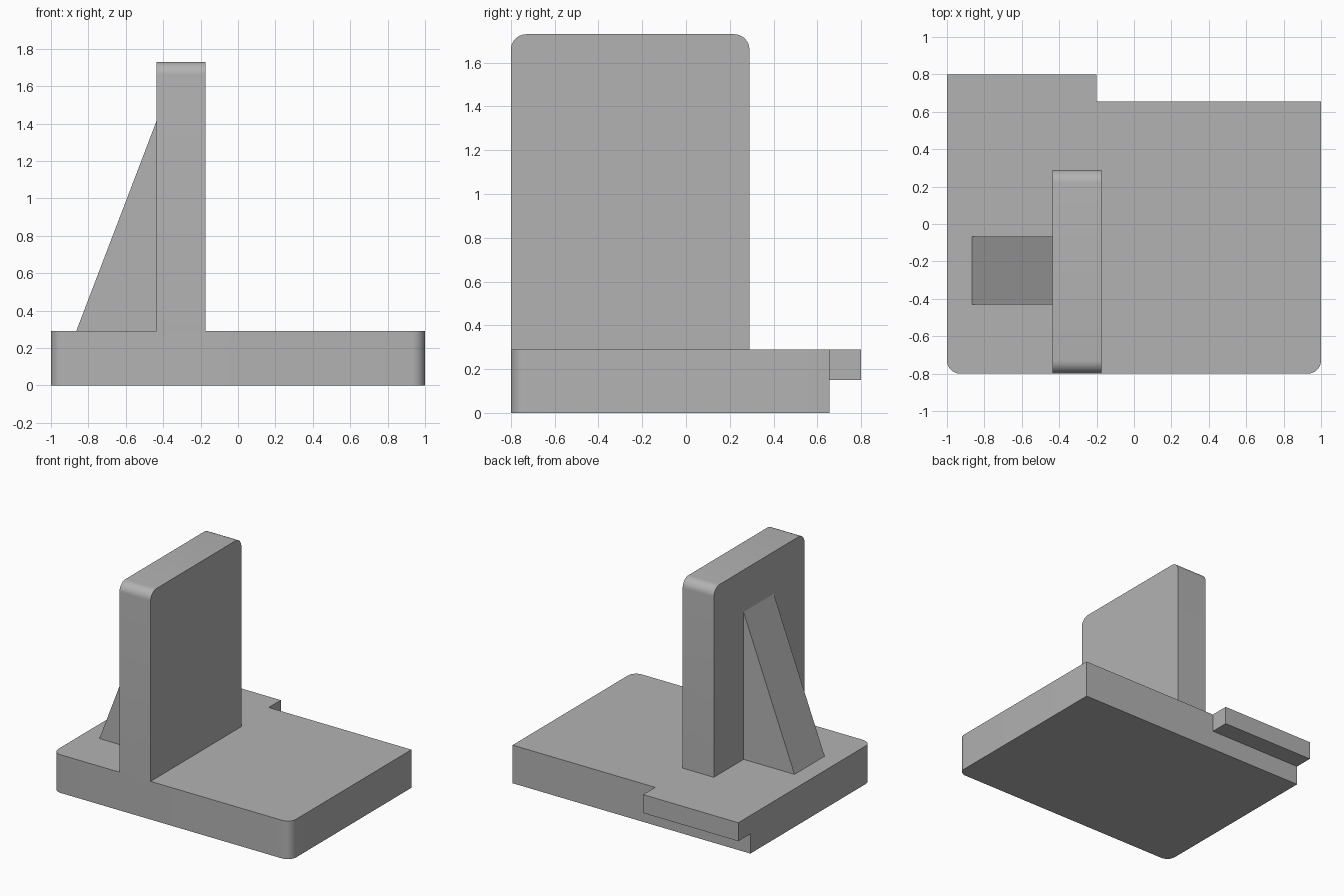
import bpy, bmesh
from mathutils import Vector

cube = bpy.data.objects.get("Cube")
if cube:
    bpy.data.objects.remove(cube, do_unlink=True)

# Single plain grey finish
grey = bpy.data.materials.new("plain grey")
grey.use_nodes = True
colour = (0.45, 0.45, 0.45, 1)
grey.diffuse_color = colour
grey.node_tree.nodes["Principled BSDF"].inputs["Base Color"].default_value = colour


def prism(name, profile, sweep, is_rounded=None, radius=0.07):
    """Extrude a flat profile along sweep; round the swept edges picked by is_rounded."""
    bm = bmesh.new()
    face = bm.faces.new([bm.verts.new(p) for p in profile])
    sweep = Vector(sweep)
    swept = bmesh.ops.extrude_face_region(bm, geom=[face], use_keep_orig=True)
    moved = [v for v in swept["geom"] if isinstance(v, bmesh.types.BMVert)]
    bmesh.ops.translate(bm, verts=moved, vec=sweep)
    bmesh.ops.recalc_face_normals(bm, faces=bm.faces)
    if is_rounded:
        edges = []
        for e in bm.edges:
            a, b = (v.co for v in e.verts)
            along = (b - a).normalized().cross(sweep.normalized()).length < 0.001
            if along and is_rounded((a + b) / 2):
                edges.append(e)
        bmesh.ops.bevel(bm, geom=edges, offset=radius, segments=8,
                        profile=0.5, affect='EDGES')
    mesh = bpy.data.meshes.new(name)
    bm.to_mesh(mesh)
    bm.free()
    mesh.materials.append(grey)
    obj = bpy.data.objects.new(name, mesh)
    bpy.context.collection.objects.link(obj)
    bpy.ops.object.select_all(action='DESELECT')
    obj.select_set(True)
    bpy.context.view_layer.objects.active = obj
    bpy.ops.object.shade_smooth_by_angle(angle=0.5)
    return obj


front, ledge, back = -0.8, 0.655, 0.8
top = 0.29
wall_x, wall_w = -0.437, 0.262

# Base plate, rounded at its two front corners
prism("base_plate",
      [(-1, front, 0), (1, front, 0), (1, ledge, 0), (-1, ledge, 0)],
      (0, 0, top), lambda c: c.y < 0)

# Raised tab overhanging the back edge
prism("back_tab",
      [(-1, ledge, 0.15), (-0.2, ledge, 0.15), (-0.2, back, 0.15), (-1, back, 0.15)],
      (0, 0, top - 0.15))

# Upright wall, rounded at its two top corners
prism("upright_wall",
      [(wall_x, front, top), (wall_x, 0.29, top),
       (wall_x, 0.29, 1.73), (wall_x, front, 1.73)],
      (wall_w, 0, 0), lambda c: c.z > 1)

# Triangular brace supporting the wall
prism("support_brace",
      [(-0.865, -0.43, top), (wall_x, -0.43, top), (wall_x, -0.43, 1.41)],
      (0, 0.362, 0))
